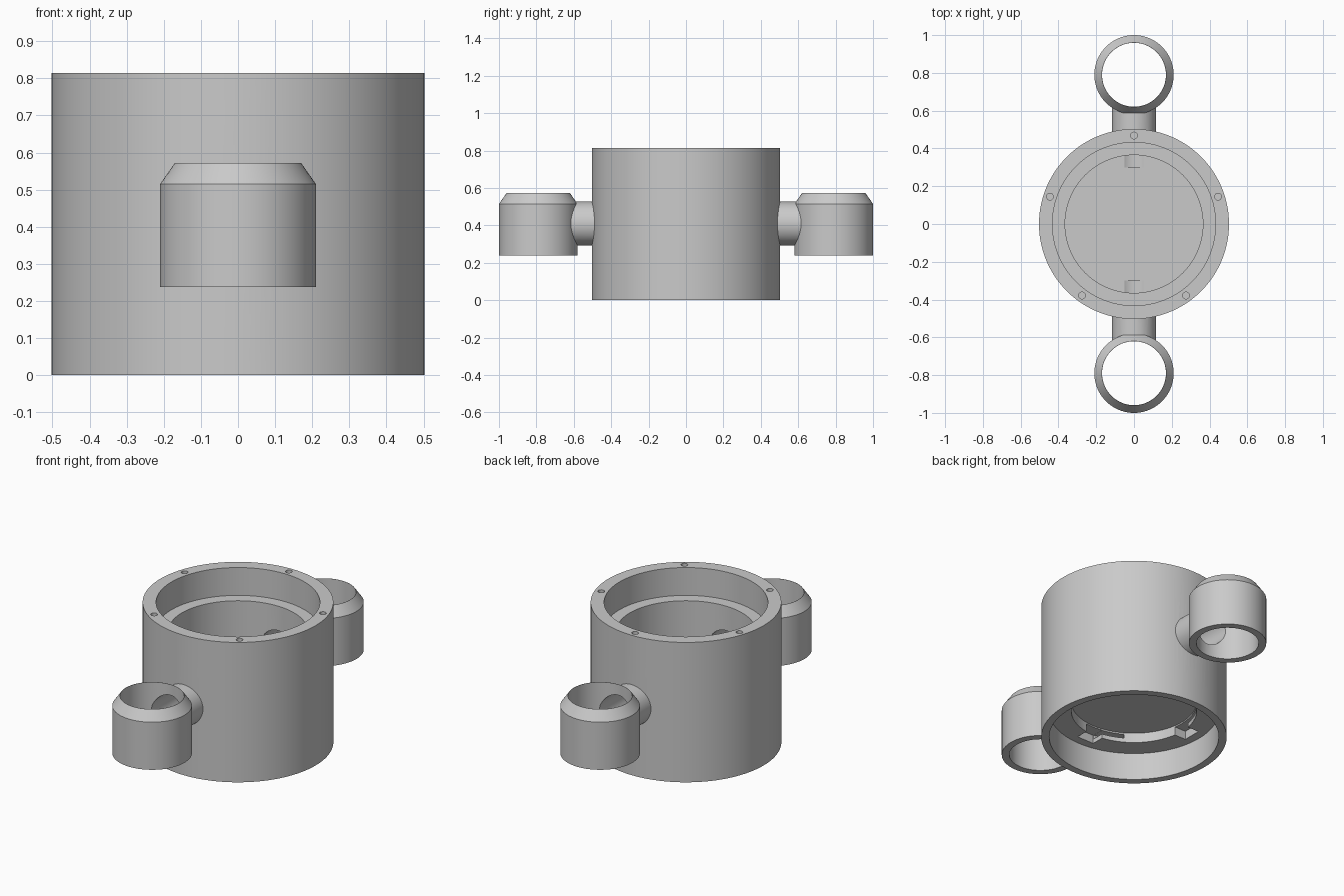
import bpy, bmesh, math
from mathutils import Matrix

if "Cube" in bpy.data.objects:
    bpy.data.objects.remove(bpy.data.objects["Cube"])

HEIGHT, FLOOR, PIPE_Z, COLLAR_Y = 0.814, 0.323, 0.41, 0.79

grey = bpy.data.materials.new("plain grey")
grey.diffuse_color = (0.59, 0.59, 0.59, 1)
grey.use_nodes = True
grey.node_tree.nodes["Principled BSDF"].inputs["Base Color"].default_value = grey.diffuse_color


def finish(name, bm):
    bmesh.ops.recalc_face_normals(bm, faces=bm.faces)
    me = bpy.data.meshes.new(name)
    bm.to_mesh(me)
    bm.free()
    me.materials.append(grey)
    ob = bpy.data.objects.new(name, me)
    bpy.context.collection.objects.link(ob)
    return ob


def lathe(name, profile, segs, y=0):
    """Spin a closed (radius, height) profile; radius 0 becomes a pole."""
    bm = bmesh.new()
    rings = []
    for r, z in profile:
        if r == 0:
            rings.append([bm.verts.new((0, y, z))] * segs)
        else:
            rings.append([bm.verts.new((r * math.cos(2 * math.pi * i / segs),
                                        y + r * math.sin(2 * math.pi * i / segs), z))
                          for i in range(segs)])
    for a, b in zip(rings, rings[1:] + rings[:1]):
        for i in range(segs):
            j = (i + 1) % segs
            quad = list(dict.fromkeys([a[i], a[j], b[j], b[i]]))
            if len(quad) > 2:
                bm.faces.new(quad)
    return finish(name, bm)


def cylinder(name, r, length, centre, along_y=False, segs=64):
    bm = bmesh.new()
    m = Matrix.Translation(centre)
    if along_y:
        m = m @ Matrix.Rotation(math.pi / 2, 4, 'X')
    bmesh.ops.create_cone(bm, cap_ends=True, segments=segs, radius1=r, radius2=r,
                          depth=length, matrix=m)
    return finish(name, bm)


def prism(name, xy, z0, z1, angle=0):
    """Extrude an x-y outline upwards, then turn it about the z axis."""
    bm = bmesh.new()
    face = bm.faces.new([bm.verts.new((x, y, z0)) for x, y in xy])
    out = bmesh.ops.extrude_face_region(bm, geom=[face])["geom"]
    bmesh.ops.translate(bm, vec=(0, 0, z1 - z0),
                        verts=[v for v in out if isinstance(v, bmesh.types.BMVert)])
    bmesh.ops.rotate(bm, verts=bm.verts, matrix=Matrix.Rotation(angle, 3, 'Z'))
    return finish(name, bm)


def combine(target, tool, operation):
    tool.hide_render = True
    mod = target.modifiers.new("combine", 'BOOLEAN')
    mod.operation, mod.solver, mod.object = operation, 'EXACT', tool
    bpy.context.view_layer.objects.active = target
    bpy.ops.object.modifier_apply(modifier=mod.name)
    bpy.data.objects.remove(tool)


# Round housing: stepped chamber above the floor, stepped recess below it
housing = lathe("housing", [
    (0, FLOOR), (0.365, FLOOR), (0.365, 0.652), (0.432, 0.652), (0.432, HEIGHT),
    (0.503, HEIGHT), (0.503, 0), (0.46, 0), (0.46, 0.162), (0.34, 0.162), (0.34, 0.22),
    (0, 0.22)], 128)

# Side pipes and chamfered collars
for s in (-1, 1):
    combine(housing, cylinder("pipe", 0.117, 0.197, (0, s * 0.5185, PIPE_Z), True), 'UNION')
    combine(housing, lathe("collar", [(0.169, 0.238), (0.21, 0.238), (0.21, 0.515),
                                      (0.17, 0.572), (0.169, 0.572)], 80, s * COLLAR_Y), 'UNION')

# Bores from each collar into the chamber, grazing its floor
for s in (-1, 1):
    combine(housing, cylinder("bore", 0.1, 0.45, (0, s * 0.525, PIPE_Z), True), 'DIFFERENCE')

# Five screw holes in the top rim
for k in range(5):
    a = math.pi / 2 + k * 2 * math.pi / 5
    combine(housing, cylinder("screw_hole", 0.018, 0.2,
                              (0.468 * math.cos(a), 0.468 * math.sin(a), HEIGHT), segs=24),
            'DIFFERENCE')

# Four twist-lock slots around the underside opening, each with an undercut arc
sweep = [math.radians(90 - 31 * i / 8) for i in range(9)]
arc = ([(0.41 * math.cos(a), 0.41 * math.sin(a)) for a in sweep] +
       [(0.3 * math.cos(a), 0.3 * math.sin(a)) for a in reversed(sweep)])
box = [(-0.055, 0.3), (0.055, 0.3), (0.055, 0.41), (-0.055, 0.41)]
for k in range(4):
    combine(housing, prism("slot", box, 0.1, 0.212, k * math.pi / 2), 'DIFFERENCE')
    combine(housing, prism("undercut", arc, 0.188, 0.211, k * math.pi / 2), 'DIFFERENCE')

housing.select_set(True)
bpy.context.view_layer.objects.active = housing
bpy.ops.object.shade_smooth_by_angle(angle=math.radians(30))
